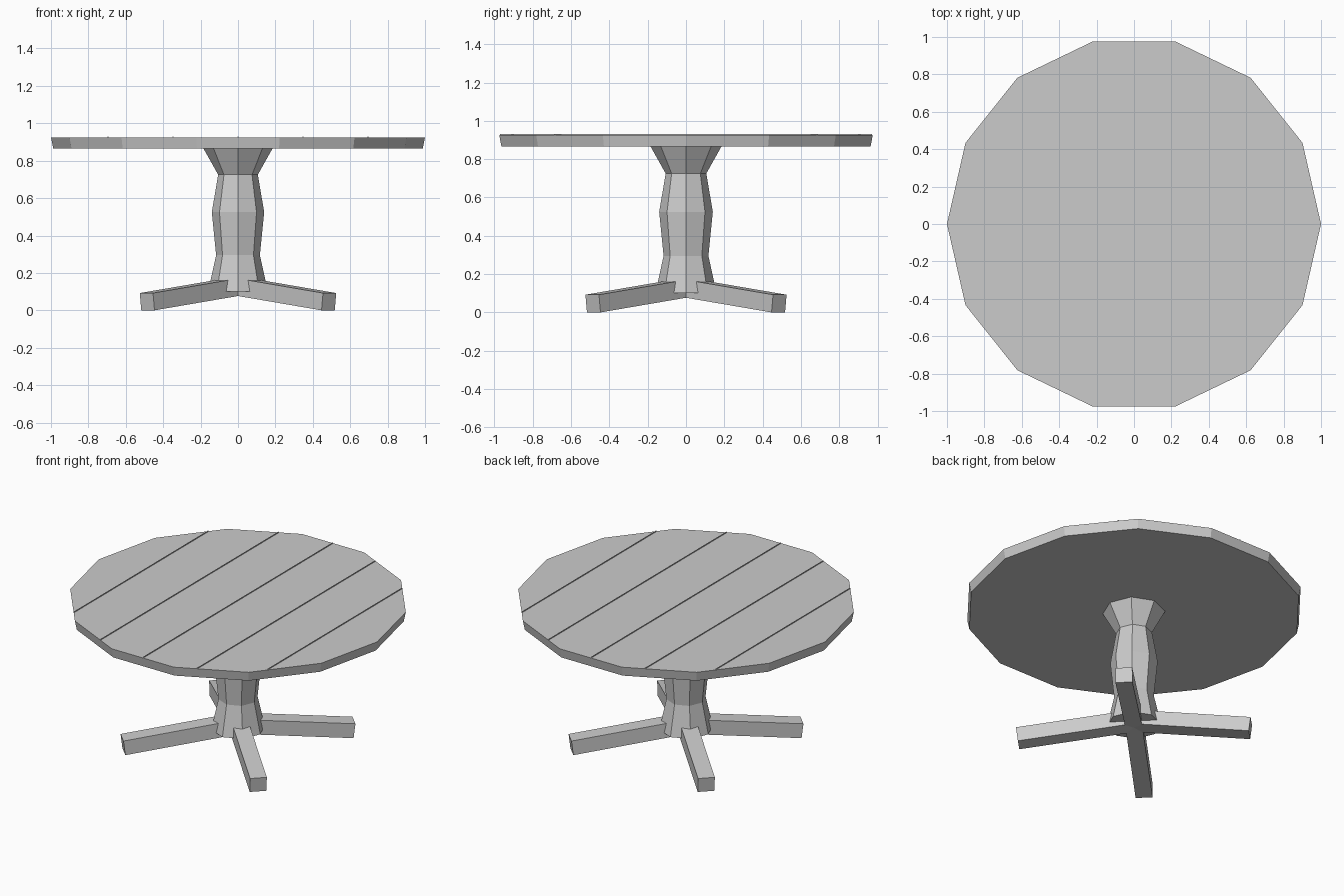
import bpy, bmesh, math
from mathutils import Matrix, Vector

if "Cube" in bpy.data.objects:
    bpy.data.objects.remove(bpy.data.objects["Cube"])

grey = bpy.data.materials.new("plain grey")
grey.diffuse_color = (0.6, 0.6, 0.6, 1)
grey.use_nodes = True
grey.node_tree.nodes["Principled BSDF"].inputs["Base Color"].default_value = grey.diffuse_color


def finish(name, bm):
    bmesh.ops.recalc_face_normals(bm, faces=bm.faces)
    mesh = bpy.data.meshes.new(name)
    bm.to_mesh(mesh)
    bm.free()
    mesh.materials.append(grey)
    obj = bpy.data.objects.new(name, mesh)
    bpy.context.collection.objects.link(obj)
    return obj


def turned(name, profile, sides):
    """Stack polygon rings given as (radius, z), closed at both ends."""
    bm = bmesh.new()
    rings = []
    for r, z in profile:
        rings.append([bm.verts.new((r * math.cos(math.tau * i / sides),
                                    r * math.sin(math.tau * i / sides), z))
                      for i in range(sides)])
    for a, b in zip(rings, rings[1:]):
        for i in range(sides):
            j = (i + 1) % sides
            bm.faces.new((a[i], a[j], b[j], b[i]))
    bm.faces.new(rings[0])
    bm.faces.new(rings[-1])
    return finish(name, bm)


def box(name, size, matrix):
    bm = bmesh.new()
    bmesh.ops.create_cube(bm, size=1)
    bm.transform(matrix @ Matrix.Diagonal((*size, 1)))
    return finish(name, bm)


# Fourteen-sided top, slightly narrower underneath
TOP = 0.925
turned("table_top", [(0.988, 0.865), (1.0, TOP)], 14)

# Eight-sided pedestal with flared capital and foot
turned("pedestal", [(0.16, 0.1), (0.117, 0.295), (0.14, 0.525),
                    (0.106, 0.725), (0.185, 0.866)], 8)

# Thin plank seams running front to back, ending at the rim
corners = [(math.cos(math.tau * i / 14), math.sin(math.tau * i / 14)) for i in range(8)]


def rim_y(x):
    for (x1, y1), (x0, y0) in zip(corners, corners[1:]):
        if x0 <= x <= x1:
            return y0 + (y1 - y0) * (x - x0) / (x1 - x0)


for i in range(5):
    x = -0.695 + 0.3475 * i
    box(f"plank_seam_{i + 1}", (0.004, 2 * rim_y(x) - 0.006, 0.009),
        Matrix.Translation((x, 0, TOP + 0.001)))

# Four diagonal feet sloping down to the floor
tilt, thick, width = math.radians(6.9), 0.093, 0.1
length = 0.687 / math.cos(tilt)
end = Vector((0.687, 0, thick / 2 * math.cos(tilt)))
mid = end - Vector((math.cos(tilt), 0, -math.sin(tilt))) * length / 2
for i in range(4):
    turn = Matrix.Rotation(math.radians(45 + 90 * i), 4, 'Z')
    box(f"foot_{i + 1}", (length, width, thick),
        turn @ Matrix.Translation(mid) @ Matrix.Rotation(tilt, 4, 'Y'))
